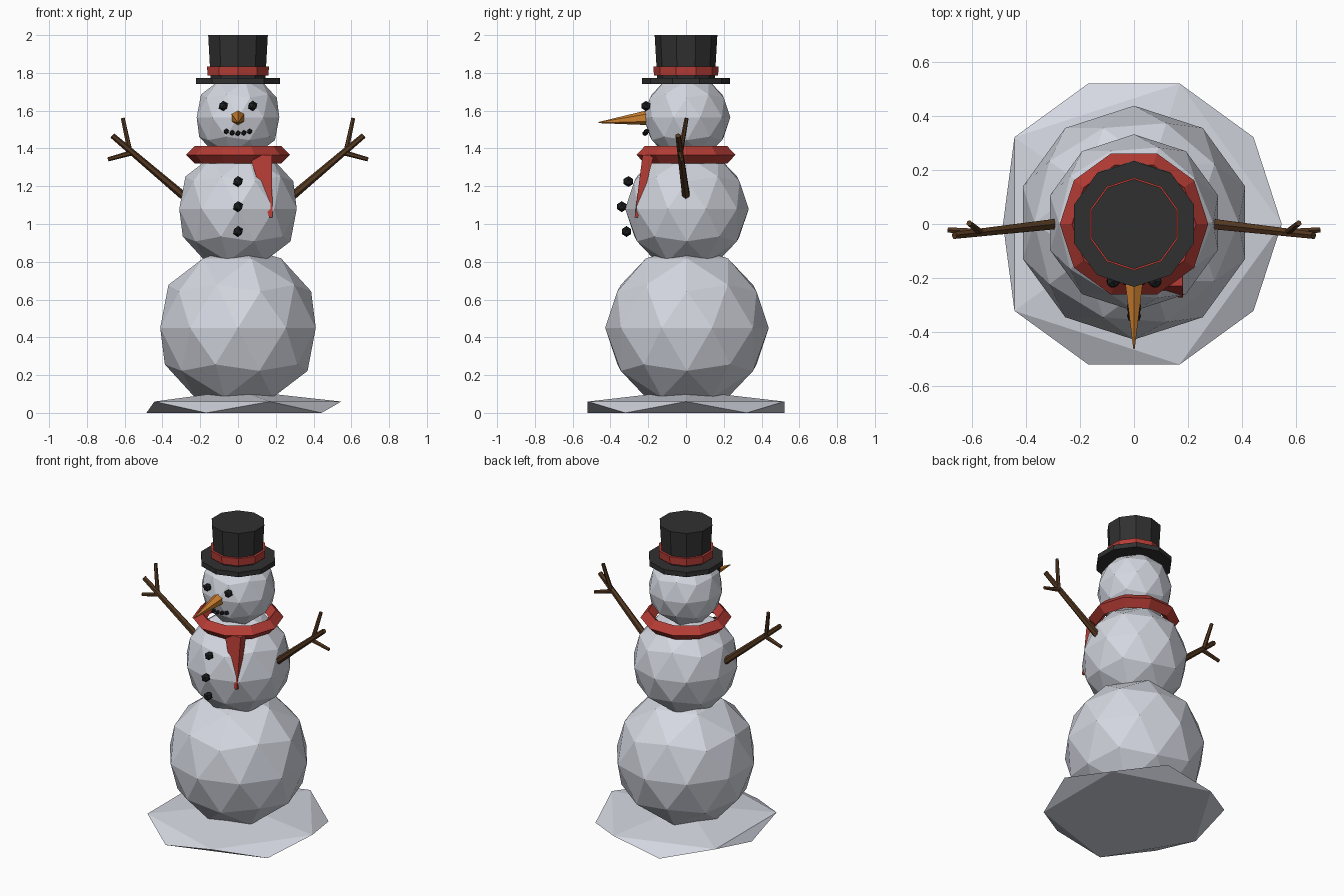
import bpy
import bmesh
from math import cos, sin, pi, radians
from mathutils import Vector

cube = bpy.data.objects.get("Cube")
if cube:
    bpy.data.objects.remove(cube, do_unlink=True)


def material(name, color):
    mat = bpy.data.materials.new(name)
    mat.use_nodes = True
    mat.diffuse_color = (*color, 1)
    mat.node_tree.nodes["Principled BSDF"].inputs["Base Color"].default_value = (*color, 1)
    return mat


SNOW = material("snow white", (0.66, 0.68, 0.75))
BLACK = material("hat black", (0.03, 0.03, 0.03))
COAL = material("coal black", (0.014, 0.015, 0.016))
RED = material("scarf red", (0.46, 0.045, 0.035))
ORANGE = material("carrot orange", (0.62, 0.22, 0.03))
BROWN = material("bark brown", (0.09, 0.04, 0.015))


def finish(name, bm, mat):
    bmesh.ops.recalc_face_normals(bm, faces=bm.faces)
    mesh = bpy.data.meshes.new(name)
    bm.to_mesh(mesh)
    bm.free()
    mesh.materials.append(mat)
    obj = bpy.data.objects.new(name, mesh)
    bpy.context.collection.objects.link(obj)
    return obj


def ball(name, center, radius, mat, detail=1):
    bm = bmesh.new()
    bmesh.ops.create_icosphere(bm, subdivisions=detail, radius=radius)
    bmesh.ops.translate(bm, verts=bm.verts, vec=center)
    return finish(name, bm, mat)


def lathe(name, profile, mat, sides=10, turn=0.0, closed=False):
    """Revolve (radius, z) points; open profiles get end caps."""
    bm = bmesh.new()
    angles = [turn + 2 * pi * i / sides for i in range(sides)]
    rings = [[bm.verts.new((r * cos(a), r * sin(a), z)) for a in angles] for r, z in profile]
    pairs = list(zip(rings, rings[1:]))
    if closed:
        pairs.append((rings[-1], rings[0]))
    else:
        bm.faces.new(rings[0])
        bm.faces.new(rings[-1])
    for low, high in pairs:
        for i in range(sides):
            j = (i + 1) % sides
            bm.faces.new((low[i], low[j], high[j], high[i]))
    return finish(name, bm, mat)


def rod(name, start, end, r1, r2, mat, sides=6):
    """Tapered rod between two points."""
    start, end = Vector(start), Vector(end)
    axis = end - start
    bm = bmesh.new()
    bmesh.ops.create_cone(bm, cap_ends=True, segments=sides, radius1=r1, radius2=r2, depth=axis.length)
    bm.transform(axis.to_track_quat("Z", "Y").to_matrix().to_4x4())
    bmesh.ops.translate(bm, verts=bm.verts, vec=(start + end) / 2)
    return finish(name, bm, mat)


# Snow mound: five ground corners, five raised corners between them, one peak
bm = bmesh.new()
rim = []
for i in range(10):
    a = radians(36 * i)
    r = 0.485 if i == 5 else 0.547
    rim.append(bm.verts.new((r * cos(a), r * sin(a), 0.0 if i % 2 else 0.06)))
peak = bm.verts.new((0, 0, 0.12))
ground, raised = rim[1::2], rim[0::2]
bm.faces.new(ground)
for i in range(5):
    j = (i + 1) % 5
    bm.faces.new((raised[i], raised[j], peak))
    bm.faces.new((raised[i], ground[i], raised[j]))
    bm.faces.new((ground[i], ground[j], raised[j]))
finish("snow_mound", bm, SNOW)

# Body
ball("lower_body", (0, 0.005, 0.45), 0.433, SNOW, 2)
ball("upper_body", (0, 0.005, 1.08), 0.327, SNOW, 2)
ball("head", (0, 0.005, 1.565), 0.23, SNOW, 2)

# Hat
quarter = pi / 2
lathe("hat_brim", [(0.233, 1.74), (0.233, 1.772)], BLACK, turn=quarter)
lathe("hat_crown", [(0.152, 1.76), (0.166, 2.0)], BLACK, turn=quarter)
lathe("hat_band", [(0.17, 1.785), (0.172, 1.835)], RED, turn=quarter)

# Scarf ring and hanging tail
lathe("scarf_ring", [(0.275, 1.366), (0.23, 1.412), (0.185, 1.366), (0.23, 1.32)], RED, closed=True)
bm = bmesh.new()
top = [bm.verts.new((x, y, 1.365)) for x, y in ((0.06, -0.23), (0.18, -0.23), (0.18, -0.17), (0.06, -0.17))]
tip = [bm.verts.new((x, y, 1.035)) for x, y in ((0.165, -0.272), (0.182, -0.272), (0.182, -0.255), (0.165, -0.255))]
bm.faces.new(top)
bm.faces.new(tip)
for i in range(4):
    j = (i + 1) % 4
    bm.faces.new((top[i], top[j], tip[j], tip[i]))
finish("scarf_tail", bm, RED)

# Face
for side, x in (("left", 0.078), ("right", -0.078)):
    ball(side + "_eye", (x, -0.212, 1.625), 0.027, COAL)
for i in range(-2, 3):
    ball(f"mouth_stone_{i + 3}", (0.031 * i, -0.217 + 0.004 * abs(i), 1.48 + 0.0025 * i * i), 0.015, COAL)
rod("carrot_nose", (0, -0.19, 1.564), (0, -0.463, 1.537), 0.041, 0.003, ORANGE)

# Coat buttons
for i, (y, z) in enumerate(((-0.305, 1.225), (-0.34, 1.092), (-0.315, 0.96))):
    ball(f"button_{i + 1}", (0, y, z), 0.029, COAL)

# Stick arms, each with two twigs
for side, s in (("left", 1), ("right", -1)):
    rod(side + "_arm", (s * 0.29, 0, 1.15), (s * 0.665, -0.042, 1.468), 0.022, 0.015, BROWN)
    fork = (s * 0.57, -0.03, 1.375)
    rod(side + "_upper_twig", fork, (s * 0.61, 0.003, 1.56), 0.014, 0.011, BROWN)
    rod(side + "_lower_twig", fork, (s * 0.688, -0.022, 1.342), 0.014, 0.011, BROWN)
